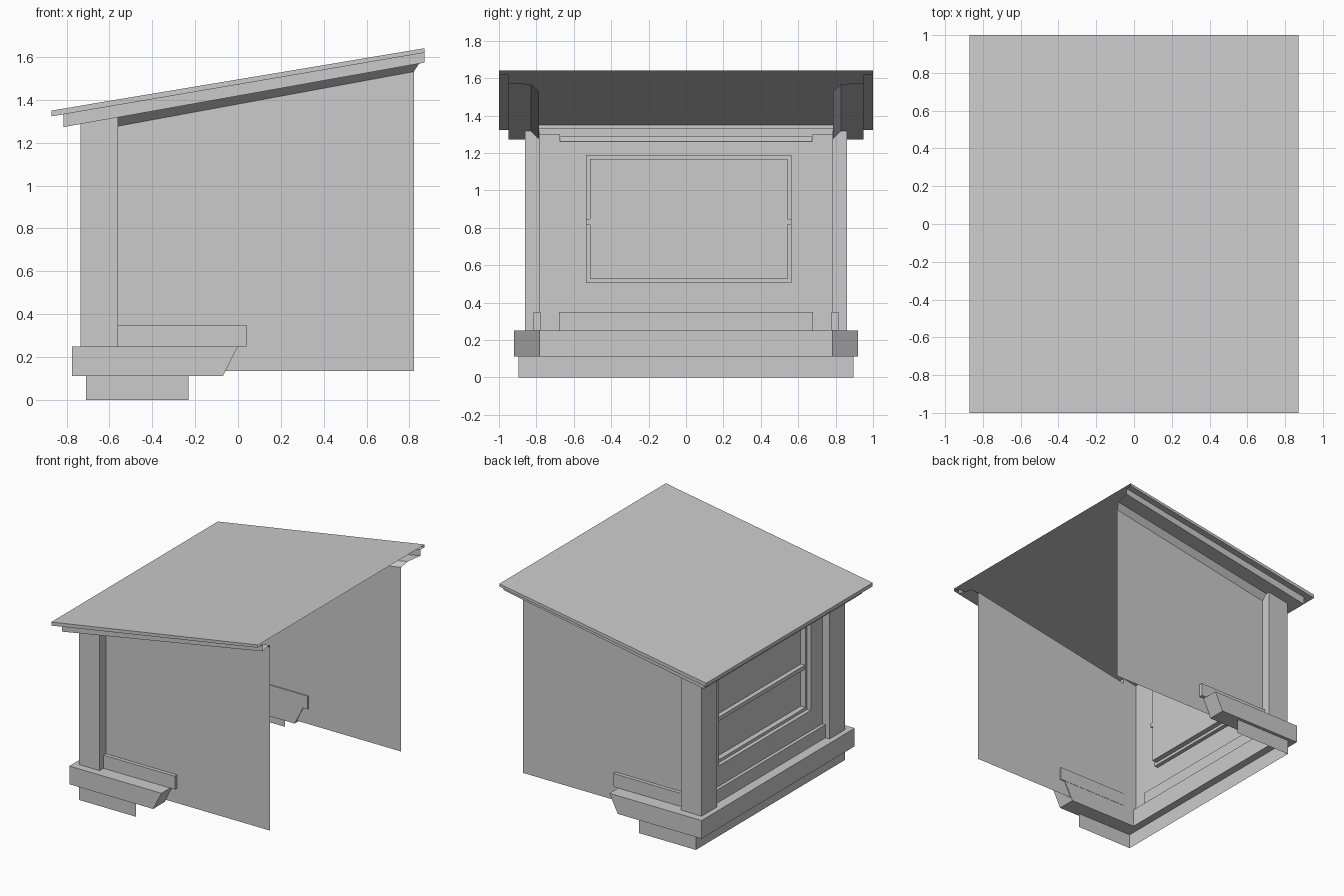
import bpy
import bmesh

cube = bpy.data.objects.get("Cube")
if cube:
    bpy.data.objects.remove(cube)

grey = bpy.data.materials.new("plain_grey")
grey.use_nodes = True
COLOUR = (0.6, 0.6, 0.6, 1)
grey.diffuse_color = COLOUR
for node in grey.node_tree.nodes:
    if node.type == "BSDF_PRINCIPLED":
        node.inputs["Base Color"].default_value = COLOUR


def make(name, verts, faces):
    """Mesh object with tidy normals and flat faces."""
    bm = bmesh.new()
    vs = [bm.verts.new(v) for v in verts]
    for f in faces:
        bm.faces.new([vs[i] for i in f])
    bmesh.ops.recalc_face_normals(bm, faces=bm.faces)
    mesh = bpy.data.meshes.new(name)
    bm.to_mesh(mesh)
    bm.free()
    mesh.materials.append(grey)
    obj = bpy.data.objects.new(name, mesh)
    bpy.context.collection.objects.link(obj)
    return obj


def prism(name, profile, y0, y1):
    """Extrude an (x, z) outline along y."""
    n = len(profile)
    verts = [(x, y, z) for y in (y0, y1) for x, z in profile]
    faces = [tuple(range(n)), tuple(range(n, 2 * n))]
    faces += [(i, (i + 1) % n, n + (i + 1) % n, n + i) for i in range(n)]
    return make(name, verts, faces)


def box(name, x0, x1, y0, y1, z0, z1):
    return prism(name, [(x0, z0), (x1, z0), (x1, z1), (x0, z1)], y0, y1)


def loft(name, rings, closed, cap=False):
    """Join rings of equal length; cap fills the last one."""
    n = len(rings[0])
    verts = [p for ring in rings for p in ring]
    faces = []
    for r in range(len(rings) - 1):
        for i in range(n if closed else n - 1):
            a, b = r * n + i, r * n + (i + 1) % n
            faces.append((a, b, b + n, a + n))
    if cap:
        faces.append(tuple(range(len(verts) - n, len(verts))))
    return make(name, verts, faces)


def roof_z(x, drop=0.0):
    """Height below the sloping roof; trim gets thinner uphill."""
    return 1.495 + 0.167 * x - drop * (1 - 0.15 * x)


# Roof shell: stepped eaves wrapped round three sides, open at the back
eaves = [  # front x, side y, drop, back x
    (-0.87, 1.0, 0.0, 0.87),
    (-0.87, 1.0, 0.024, 0.87),
    (-0.815, 0.95, 0.024, 0.87),
    (-0.815, 0.95, 0.077, 0.87),
    (-0.72, 0.83, 0.077, 0.845),
    (-0.675, 0.787, 0.115, 0.82),
]
rings = []
for fx, sy, drop, bx in eaves:
    path = [(bx, -sy), (fx, -sy), (fx, sy), (bx, sy)]
    rings.append([(x, y, roof_z(x, drop)) for x, y in path])
loft("roof_eaves", rings, closed=False)
make("roof_top", rings[0], [(0, 1, 2, 3)])

# Parts that repeat on both sides
WALL = 0.787
for side, s in (("right", -1), ("left", 1)):
    make(side + "_side_wall",
         [(-0.56, s * WALL, 0.135), (0.82, s * WALL, 0.135),
          (0.82, s * WALL, roof_z(0.82, 0.11)),
          (-0.56, s * WALL, roof_z(-0.56, 0.11))], [(0, 1, 2, 3)])

    # L-shaped corner post: side board and front board
    for part, x1, inner in (("side", -0.56, 0.784), ("front", -0.675, 0.675)):
        prism(f"{side}_post_{part}_board",
              [(-0.735, 0.24), (x1, 0.24),
               (x1, roof_z(x1, 0.075)), (-0.735, roof_z(-0.735, 0.075))],
              s * inner, s * 0.862)

    # Sill return with a raked end, and the skirting board above it
    prism(side + "_sill_return",
          [(-0.775, 0.112), (-0.07, 0.112), (0.0, 0.25), (-0.775, 0.25)],
          s * 0.78, s * 0.92)
    box(side + "_skirting", -0.56, 0.04, s * 0.778, s * 0.815, 0.25, 0.35)

# Front sill and the skirting under the window
box("front_sill", -0.775, -0.65, -0.92, 0.92, 0.112, 0.25)
box("front_skirting", -0.70, -0.665, -0.68, 0.68, 0.24, 0.35)

# Plinth: thin skirt round three sides
plan = [(-0.23, -0.895), (-0.71, -0.895), (-0.71, 0.895), (-0.23, 0.895)]
loft("plinth", [[(x, y, z) for x, y in plan] for z in (0.0, 0.115)],
     closed=False)


def rect(x, y0, y1, z0, z1):
    return [(x, y0, z0), (x, y1, z0), (x, y1, z1), (x, y0, z1)]


# Front wall with a stepped window recess ending in the pane
loft("window_wall", [
    rect(-0.675, -WALL, WALL, 0.135, roof_z(-0.675, 0.11)),
    rect(-0.675, -0.535, 0.565, 0.505, 1.19),
    rect(-0.645, -0.535, 0.565, 0.505, 1.19),
    rect(-0.645, -0.513, 0.543, 0.527, 1.168),
    rect(-0.605, -0.513, 0.543, 0.527, 1.168),
], closed=True, cap=True)
box("window_meeting_rail", -0.64, -0.606, -0.535, 0.565, 0.817, 0.847)
